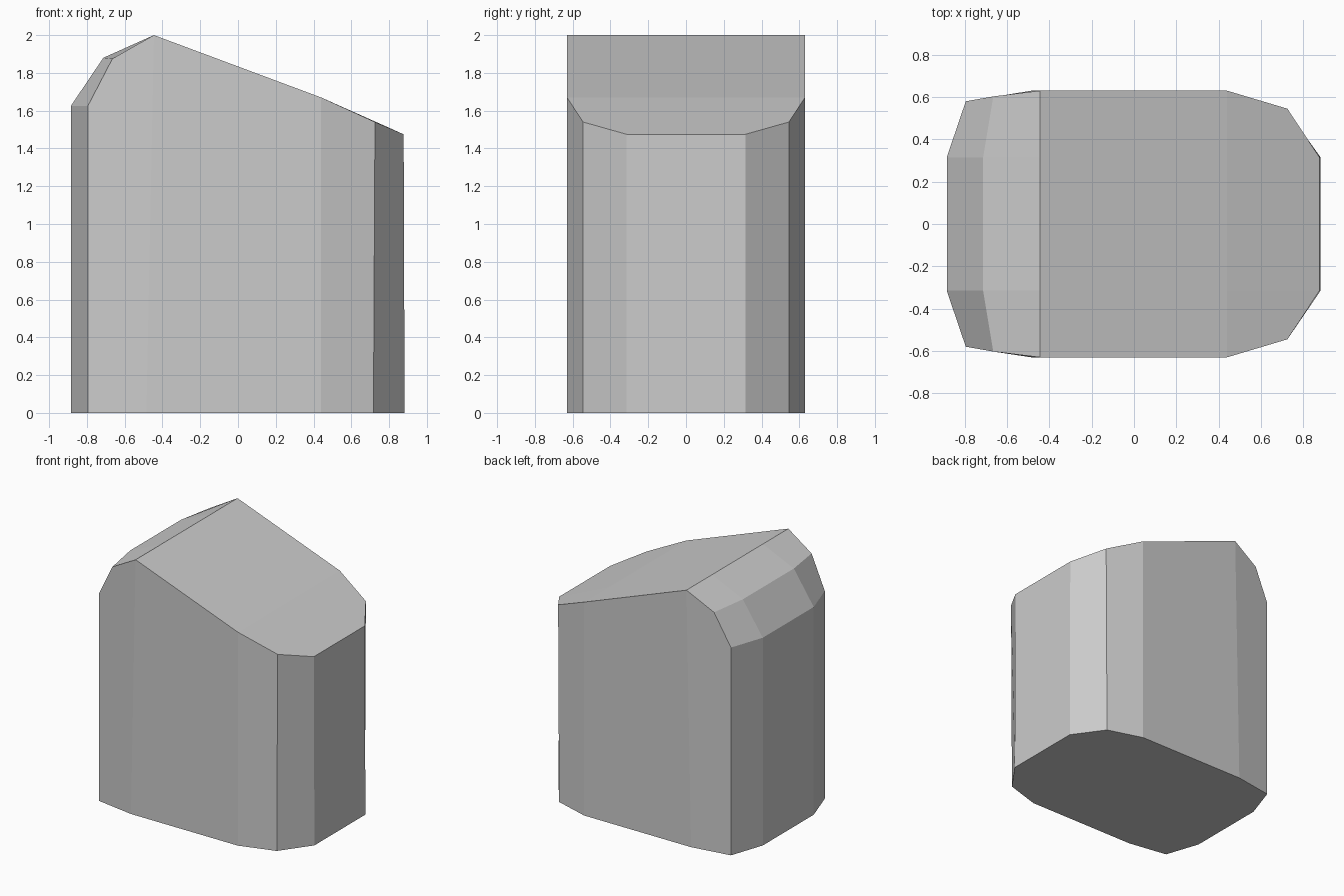
import bpy, bmesh

if "Cube" in bpy.data.objects:
    bpy.data.objects.remove(bpy.data.objects["Cube"])

# Stations along the profile, from left foot over the top to right foot:
# (outer x, outer y, outer z, inner x, inner z); the inner line runs at y = 0.315
INNER_Y = 0.315
stations = [
    (-0.795, 0.58, 0.0, -0.885, 0.0),
    (-0.795, 0.58, 1.625, -0.885, 1.625),
    (-0.665, 0.603, 1.875, -0.713, 1.88),
    (-0.445, 0.63, 2.0, -0.445, 2.0),
    (0.44, 0.63, 1.67, 0.44, 1.67),
    (0.725, 0.545, 1.54, 0.877, 1.475),
    (0.717, 0.545, 0.0, 0.882, 0.0),
]

bm = bmesh.new()

# Left wall, chamfered shoulder, sloping top and right wall as one lofted strip
rows = []
for ox, oy, oz, ix, iz in stations:
    rows.append([bm.verts.new(p) for p in (
        (ox, -oy, oz), (ix, -INNER_Y, iz), (ix, INNER_Y, iz), (ox, oy, oz))])
for a, b in zip(rows, rows[1:]):
    for i in range(3):
        bm.faces.new((a[i], a[i + 1], b[i + 1], b[i]))

# Front and back walls, each gently bent at two places
feet = []
for col, y in ((0, -0.63), (3, 0.63)):
    A, B, C, D, E, F, G = [r[col] for r in rows]
    p = bm.verts.new((-0.485, y, 0))
    q = bm.verts.new((0.44, y, 0))
    for loop in ((A, B, C, D, p), (p, D, E, q), (q, E, F, G)):
        bm.faces.new(loop)
    feet.append((p, q))

# Flat base
(p0, q0), (p1, q1) = feet
bm.faces.new([p0, q0] + rows[-1] + [q1, p1] + rows[0][::-1])

bmesh.ops.recalc_face_normals(bm, faces=bm.faces)
mesh = bpy.data.meshes.new("faceted_block")
bm.to_mesh(mesh)
bm.free()
block = bpy.data.objects.new("faceted_block", mesh)
bpy.context.collection.objects.link(block)
